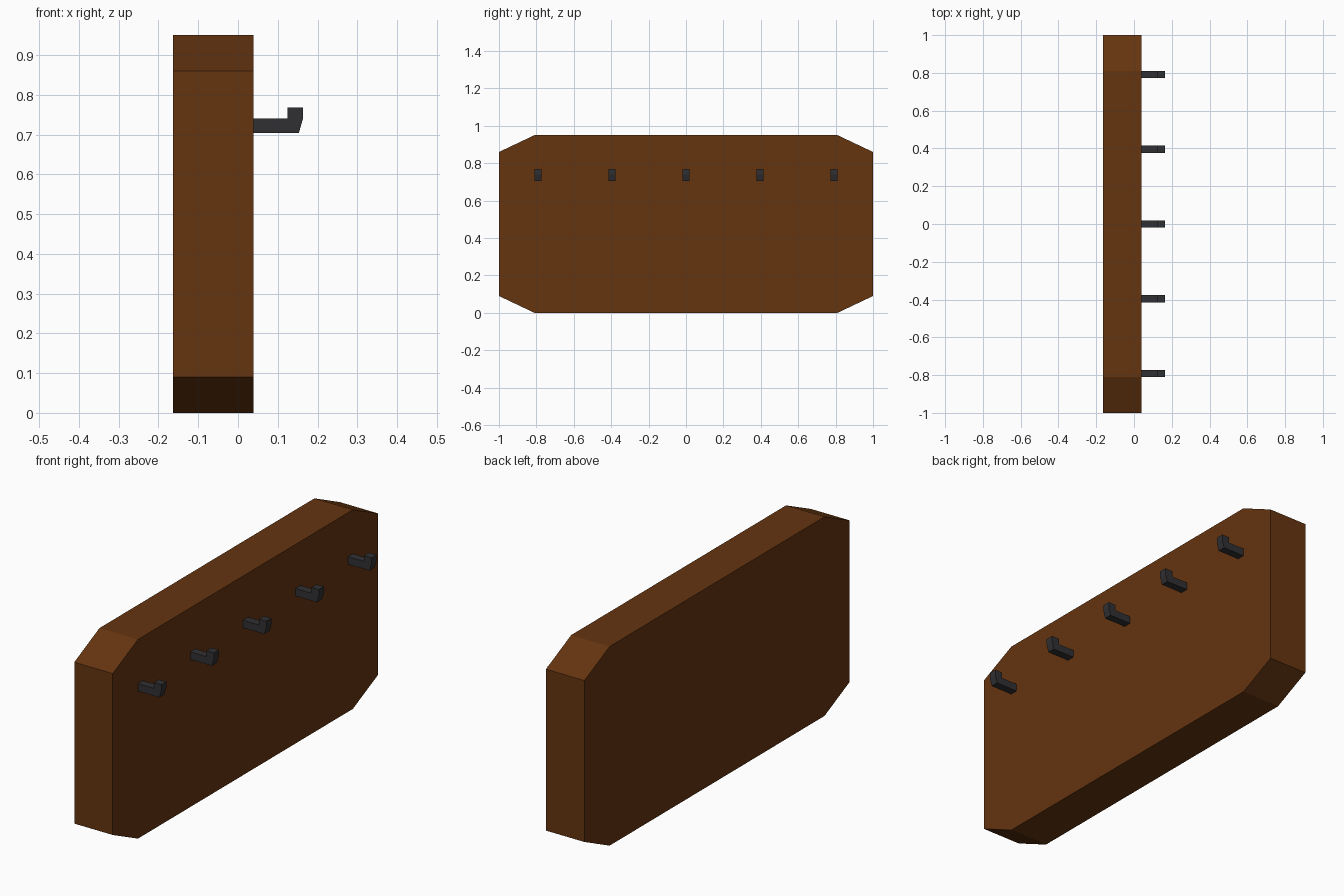
import bpy
import bmesh

if "Cube" in bpy.data.objects:
    bpy.data.objects.remove(bpy.data.objects["Cube"])


def material(name, color):
    mat = bpy.data.materials.new(name)
    mat.diffuse_color = color
    mat.use_nodes = True
    mat.node_tree.nodes["Principled BSDF"].inputs["Base Color"].default_value = mat.diffuse_color
    return mat


def extrude_profile(name, points, offset, mat, location=(0, 0, 0)):
    """Solid made by sweeping a closed 3D outline along an offset."""
    bm = bmesh.new()
    face = bm.faces.new([bm.verts.new(p) for p in points])
    swept = bmesh.ops.extrude_face_region(bm, geom=[face])["geom"]
    verts = [g for g in swept if isinstance(g, bmesh.types.BMVert)]
    bmesh.ops.translate(bm, verts=verts, vec=offset)
    bmesh.ops.recalc_face_normals(bm, faces=bm.faces[:])
    mesh = bpy.data.meshes.new(name)
    bm.to_mesh(mesh)
    bm.free()
    mesh.materials.append(mat)
    obj = bpy.data.objects.new(name, mesh)
    obj.location = location
    bpy.context.collection.objects.link(obj)
    return obj


wood = material("wood", (0.13, 0.035, 0.005, 1))
iron = material("dark_iron", (0.03, 0.03, 0.033, 1))

# Backboard: rectangle with clipped corners, extruded in x
BACK, FACE, HEIGHT = -0.164, 0.039, 0.95
CUT_Y, CUT_Z = 0.19, 0.09
outline = [(1 - CUT_Y, 0), (1, CUT_Z), (1, HEIGHT - CUT_Z), (1 - CUT_Y, HEIGHT)]
outline += [(-y, z) for y, z in reversed(outline)]
extrude_profile("backboard", [(BACK, y, z) for y, z in outline],
                (FACE - BACK, 0, 0), wood)

# Row of hooks: L-shaped side profile, extruded in y
WIDTH, SPACING = 0.038, 0.396
hook = [(FACE, 0.704), (0.153, 0.704), (0.163, 0.739),
        (0.163, 0.768), (0.124, 0.768), (0.124, 0.74), (FACE, 0.74)]
for i in range(5):
    extrude_profile(f"hook_{i + 1}", [(x, -WIDTH / 2, z) for x, z in hook],
                    (0, WIDTH, 0), iron, (0, (i - 2) * SPACING, 0))
